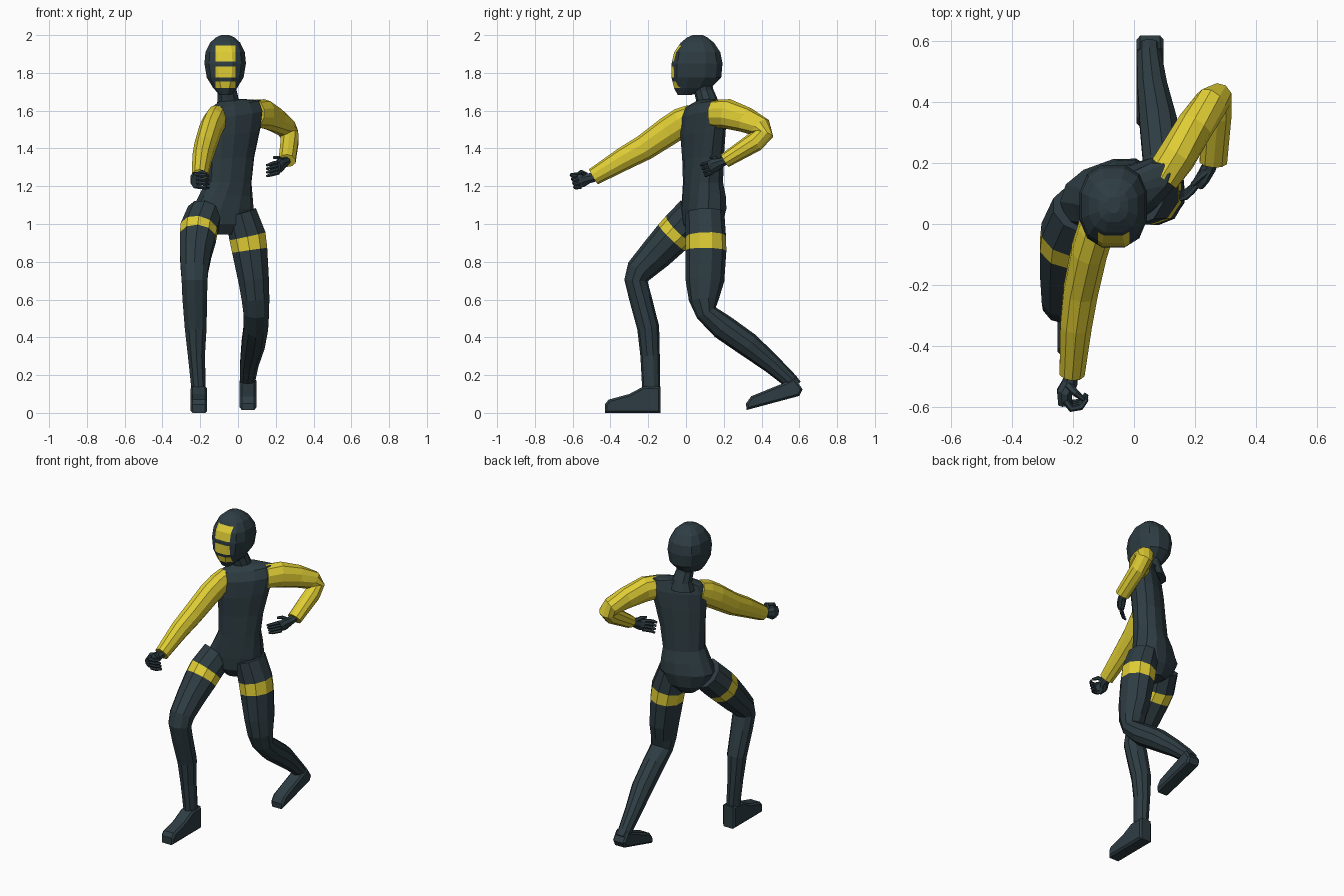
import bpy, bmesh, math
from mathutils import Vector as V


def material(name, rgb):
    m = bpy.data.materials.new(name)
    m.diffuse_color = (*rgb, 1)
    return m


MATS = [material("dark slate suit", (0.027, 0.046, 0.055)),
        material("yellow", (0.74, 0.61, 0.035))]


def finish(bm, name):
    bmesh.ops.recalc_face_normals(bm, faces=bm.faces)
    me = bpy.data.meshes.new(name)
    bm.to_mesh(me)
    bm.free()
    for m in MATS:
        me.materials.append(m)
    ob = bpy.data.objects.new(name, me)
    bpy.context.collection.objects.link(ob)
    return ob


def spow(v, p):
    return math.copysign(abs(v) ** p, v)


def ring(bm, c, u, v, n, p=1.0):
    out = []
    for i in range(n):
        t = 2 * math.pi * (i + 0.5) / n
        out.append(bm.verts.new(V(c) + u * spow(math.cos(t), p) + v * spow(math.sin(t), p)))
    return out


def skin(bm, rings, mat=0, yellow=()):
    n = len(rings[0])
    for k, (a, b) in enumerate(zip(rings, rings[1:])):
        for i in range(n):
            j = (i + 1) % n
            f = bm.faces.new((a[i], a[j], b[j], b[i]))
            f.material_index = 1 if k in yellow else mat
    for r in (rings[0], rings[-1]):
        bm.faces.new(r).material_index = mat


def limb(bm, pts, n=10, mat=0, yellow=(), ref=(1, 0, 0)):
    """Tube along points (x, y, z, half width along ref, half depth)."""
    P = [V(p[:3]) for p in pts]
    grow = 1 / math.cos(math.pi / n) ** 0.5
    rings = []
    for i, p in enumerate(pts):
        t = V()
        if i > 0:
            t += (P[i] - P[i - 1]).normalized()
        if i < len(P) - 1:
            t += (P[i + 1] - P[i]).normalized()
        t.normalize()
        u = V(ref)
        u = (u - t * u.dot(t)).normalized()
        rings.append(ring(bm, P[i], u * p[3] * grow, t.cross(u) * p[4] * grow, n))
    skin(bm, rings, mat, yellow)


def limb_object(name, pts, **kw):
    bm = bmesh.new()
    limb(bm, pts, **kw)
    return finish(bm, name)


# torso: rings turned towards the front right (x, y, z, half width, half depth, yaw, roll)
bm = bmesh.new()
rings = []
for x, y, z, w, d, yaw, roll in [
        (-0.08, 0.085, 0.945, 0.05, 0.06, 20, 0), (-0.08, 0.09, 1.0, 0.12, 0.10, 20, 0),
        (-0.08, 0.095, 1.08, 0.165, 0.11, 20, 0), (-0.065, 0.095, 1.15, 0.145, 0.105, 24, 0),
        (-0.05, 0.09, 1.22, 0.125, 0.095, 28, 0), (-0.04, 0.09, 1.35, 0.135, 0.09, 32, 0.05),
        (-0.025, 0.09, 1.48, 0.155, 0.09, 34, 0.1), (-0.012, 0.095, 1.58, 0.17, 0.082, 34, 0.12),
        (-0.012, 0.1, 1.635, 0.15, 0.06, 34, 0.14), (-0.035, 0.11, 1.655, 0.07, 0.045, 34, 0.1)]:
    a = math.radians(yaw)
    rings.append(ring(bm, (x, y, z), V((math.cos(a), math.sin(a), roll)) * w,
                      V((-math.sin(a), math.cos(a), 0)) * d, 12, 0.85))
skin(bm, rings)
finish(bm, "torso")

# neck with collar
limb_object("neck", [(-0.05, 0.115, 1.60, 0.08, 0.07), (-0.052, 0.112, 1.65, 0.058, 0.055),
                     (-0.058, 0.095, 1.70, 0.052, 0.05), (-0.06, 0.08, 1.77, 0.055, 0.05)])

# hooded head (z, front y, back y, half width), cut so the mask bars are exact faces
bm = bmesh.new()
rings = []
for z, y0, y1, w in [(1.683, -0.045, 0.03, 0.03), (1.72, -0.066, 0.135, 0.065),
                     (1.775, -0.08, 0.19, 0.1), (1.85, -0.08, 0.197, 0.113),
                     (1.91, -0.066, 0.185, 0.107), (1.96, -0.03, 0.15, 0.082),
                     (1.988, 0.005, 0.115, 0.05), (2.0, 0.035, 0.09, 0.022)]:
    rings.append(ring(bm, (-0.068, (y0 + y1) / 2, z), V((w, 0, 0)),
                      V((0, (y1 - y0) / 2, 0)), 12, 0.8))
skin(bm, rings)
bars = [(1.72, 1.755), (1.775, 1.835), (1.86, 1.945)]
cuts = [((x, 0, 0), (1, 0, 0)) for x in (-0.118, -0.014)]
cuts += [((0, 0, z), (0, 0, 1)) for bar in bars for z in bar]
for co, no in cuts:
    bmesh.ops.bisect_plane(bm, geom=bm.verts[:] + bm.edges[:] + bm.faces[:],
                           plane_co=co, plane_no=no, dist=1e-5)
for f in bm.faces:
    c = f.calc_center_median()
    if -0.118 < c.x < -0.014 and c.y < 0.0 and any(a < c.z < b for a, b in bars):
        f.material_index = 1
finish(bm, "head")

# yellow sleeves: right one reaches forward, left one is bent back
limb_object("right_sleeve", [
    (-0.11, 0.04, 1.57, 0.055, 0.065), (-0.125, -0.02, 1.54, 0.06, 0.076),
    (-0.147, -0.09, 1.495, 0.06, 0.075), (-0.175, -0.22, 1.405, 0.058, 0.067),
    (-0.19, -0.33, 1.345, 0.053, 0.06), (-0.203, -0.49, 1.25, 0.042, 0.045)], mat=1)
limb_object("left_sleeve", [
    (0.09, 0.15, 1.585, 0.06, 0.072), (0.14, 0.22, 1.583, 0.063, 0.077),
    (0.2, 0.32, 1.55, 0.06, 0.066), (0.253, 0.395, 1.51, 0.055, 0.058),
    (0.272, 0.41, 1.475, 0.05, 0.052), (0.273, 0.365, 1.435, 0.048, 0.052),
    (0.26, 0.205, 1.335, 0.046, 0.038)], mat=1)

# right hand: loose fist with fingers curling inward
bm = bmesh.new()
limb(bm, [(-0.205, -0.48, 1.25, 0.025, 0.025), (-0.21, -0.52, 1.24, 0.026, 0.028),
          (-0.228, -0.55, 1.235, 0.026, 0.042), (-0.225, -0.59, 1.225, 0.024, 0.036)], n=8)
for k in range(4):
    z = 1.262 - 0.021 * k
    y = -0.59 + 0.006 * k
    limb(bm, [(-0.225, y + 0.01, z, 0.011, 0.011), (-0.205, y - 0.015, z - 0.003, 0.011, 0.011),
              (-0.175, y - 0.01, z - 0.006, 0.010, 0.010),
              (-0.155, y + 0.015, z - 0.008, 0.007, 0.007)], n=6, ref=(0, 0, 1))
limb(bm, [(-0.215, -0.53, 1.26, 0.013, 0.013), (-0.19, -0.555, 1.275, 0.011, 0.011),
          (-0.165, -0.575, 1.265, 0.007, 0.007)], n=6, ref=(0, 0, 1))
finish(bm, "right_hand")

# left hand: open fingers pointing towards the hip
bm = bmesh.new()
limb(bm, [(0.257, 0.22, 1.34, 0.025, 0.022), (0.245, 0.185, 1.325, 0.024, 0.026),
          (0.225, 0.15, 1.31, 0.022, 0.038), (0.21, 0.13, 1.302, 0.02, 0.034)], n=8)
for k in range(4):
    z = 1.328 - 0.019 * k
    limb(bm, [(0.215, 0.14, z, 0.010, 0.010), (0.19, 0.108 + 0.004 * k, z - 0.006, 0.010, 0.010),
              (0.17, 0.088 + 0.006 * k, z - 0.012, 0.009, 0.009),
              (0.15, 0.08 + 0.008 * k, z - 0.018, 0.006, 0.006)], n=6, ref=(0, 0, 1))
limb(bm, [(0.235, 0.17, 1.335, 0.013, 0.013), (0.212, 0.15, 1.352, 0.010, 0.010),
          (0.19, 0.128, 1.352, 0.007, 0.007)], n=6, ref=(0, 0, 1))
finish(bm, "left_hand")

# legs, each with a yellow thigh band between its second and third ring
limb_object("right_leg", [
    (-0.175, 0.045, 1.055, 0.095, 0.098), (-0.207, -0.032, 0.972, 0.1, 0.1),
    (-0.213, -0.076, 0.928, 0.098, 0.096), (-0.225, -0.16, 0.84, 0.085, 0.086),
    (-0.23, -0.243, 0.755, 0.074, 0.073), (-0.23, -0.265, 0.70, 0.07, 0.06),
    (-0.229, -0.242, 0.61, 0.067, 0.058), (-0.224, -0.2, 0.45, 0.059, 0.057),
    (-0.22, -0.19, 0.3, 0.046, 0.05), (-0.21, -0.185, 0.15, 0.04, 0.047),
    (-0.21, -0.185, 0.07, 0.039, 0.047)], yellow=(1,))
limb_object("left_leg", [
    (0.015, 0.1, 1.06, 0.085, 0.1), (0.05, 0.105, 0.935, 0.1, 0.104),
    (0.062, 0.105, 0.86, 0.096, 0.106), (0.083, 0.1, 0.7, 0.083, 0.1),
    (0.093, 0.095, 0.6, 0.075, 0.078), (0.097, 0.108, 0.53, 0.069, 0.056),
    (0.095, 0.195, 0.455, 0.066, 0.066), (0.08, 0.33, 0.36, 0.063, 0.064),
    (0.06, 0.45, 0.262, 0.05, 0.05), (0.05, 0.55, 0.172, 0.041, 0.04),
    (0.05, 0.58, 0.14, 0.038, 0.036)], yellow=(1,))


# feet: side outline (y, z) extruded across x with softened edges
def foot(name, x, half, outline):
    bm = bmesh.new()
    f = bm.faces.new([bm.verts.new((x - half, y, z)) for y, z in outline])
    ext = bmesh.ops.extrude_face_region(bm, geom=[f])["geom"]
    bmesh.ops.translate(bm, vec=(2 * half, 0, 0),
                        verts=[g for g in ext if isinstance(g, bmesh.types.BMVert)])
    rim = [e for e in bm.edges if abs(e.verts[0].co.x - e.verts[1].co.x) < 1e-6]
    bmesh.ops.bevel(bm, geom=rim, offset=0.011, segments=1, affect='EDGES')
    return finish(bm, name)


foot("right_foot", -0.207, 0.044, [(-0.135, 0.0), (-0.135, 0.14), (-0.225, 0.14),
                                   (-0.3, 0.1), (-0.41, 0.07), (-0.43, 0.045), (-0.43, 0.0)])
foot("left_foot", 0.053, 0.044, [(0.6, 0.09), (0.617, 0.125), (0.575, 0.185), (0.51, 0.155),
                                 (0.345, 0.088), (0.318, 0.05), (0.32, 0.015)])
